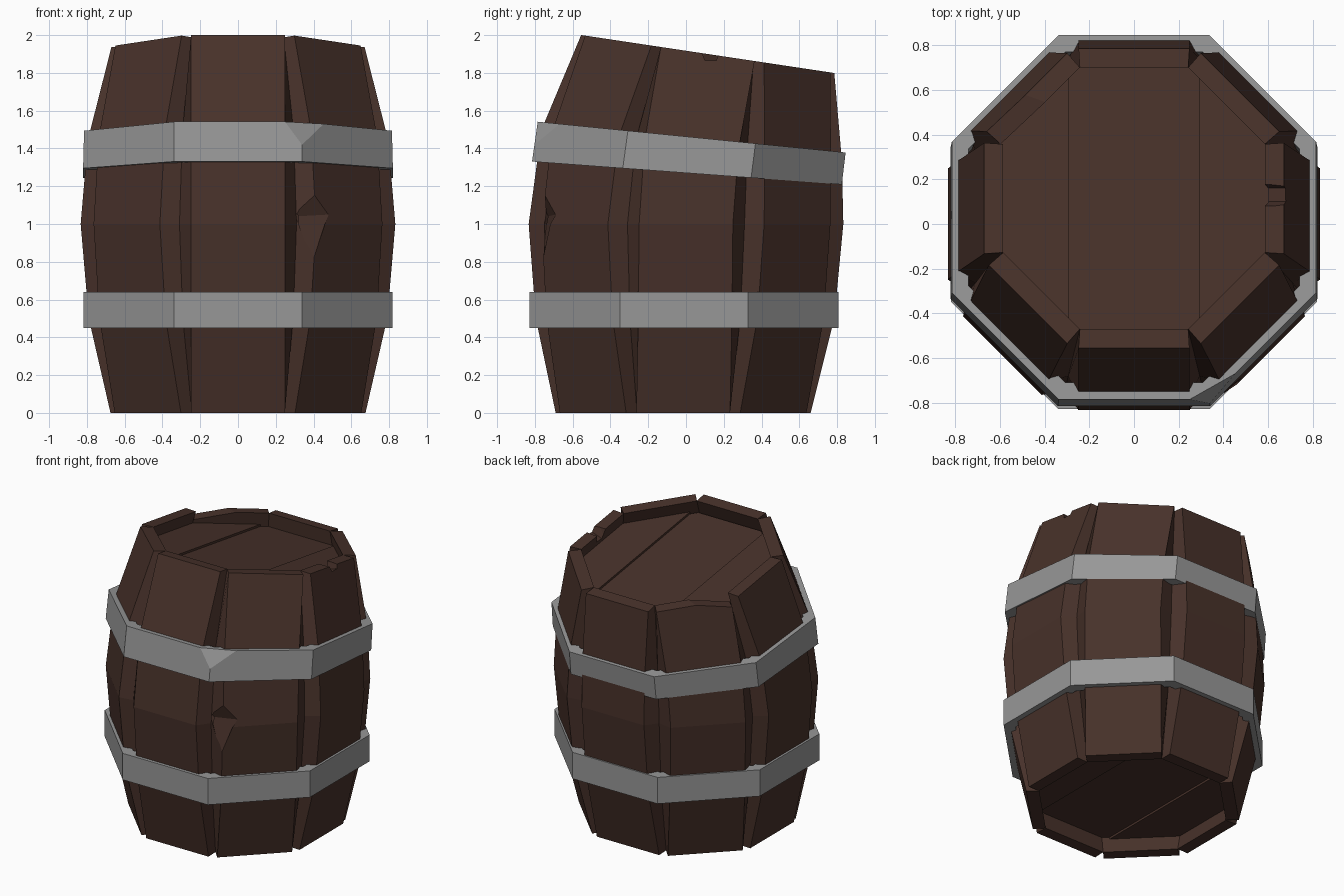
import bpy, bmesh, math
from mathutils import Vector

if "Cube" in bpy.data.objects:
    bpy.data.objects.remove(bpy.data.objects["Cube"], do_unlink=True)


def material(name, colour):
    m = bpy.data.materials.new(name)
    m.use_nodes = True
    m.diffuse_color = (*colour, 1)
    m.node_tree.nodes["Principled BSDF"].inputs["Base Color"].default_value = (*colour, 1)
    return m


WOOD = material("dark_wood", (0.064, 0.031, 0.023))
IRON = material("grey_iron", (0.31, 0.31, 0.31))
T = math.tan(math.pi / 8)


def finish(name, bm, mat=None):
    bmesh.ops.recalc_face_normals(bm, faces=bm.faces)
    me = bpy.data.meshes.new(name)
    bm.to_mesh(me)
    bm.free()
    ob = bpy.data.objects.new(name, me)
    bpy.context.collection.objects.link(ob)
    if mat:
        me.materials.append(mat)
    return ob


def loft(loops, ring=False):
    """Skin closed loops of points; cap the ends or join them into a ring."""
    bm = bmesh.new()
    rows = [[bm.verts.new(p) for p in loop] for loop in loops]
    n = len(rows[0])
    pairs = list(zip(rows, rows[1:])) + ([(rows[-1], rows[0])] if ring else [])
    for a, b in pairs:
        for i in range(n):
            j = (i + 1) % n
            bm.faces.new((a[i], a[j], b[j], b[i]))
    if not ring:
        bm.faces.new(rows[0])
        bm.faces.new(rows[-1])
    return bm


def octagon(shift, r, z, slope):
    """Eight corners of a level or leaning octagon with inner radius r."""
    pts = []
    for i in range(8):
        a = math.radians(22.5 + 45 * i)
        x, y = (r / math.cos(math.pi / 8) * f(a) for f in (math.cos, math.sin))
        pts.append((x, y + shift, z + slope * y))
    return pts


def slice_off(bm, point, normal):
    """Cut away everything on the normal's side of a plane and close the cut."""
    cut = bmesh.ops.bisect_plane(bm, geom=bm.verts[:] + bm.edges[:] + bm.faces[:],
                                 plane_co=point, plane_no=normal, clear_outer=True)
    bmesh.ops.holes_fill(bm, edges=[e for e in cut["geom_cut"]
                                    if isinstance(e, bmesh.types.BMEdge)])


def chip(ob, name, pts):
    """Break a piece out of an object with a hidden convex cutter."""
    bm = bmesh.new()
    for p in pts:
        bm.verts.new(p)
    bmesh.ops.convex_hull(bm, input=bm.verts)
    cutter = finish(name, bm)
    cutter.hide_render = True
    cutter.hide_viewport = True
    mod = ob.modifiers.new("chip", 'BOOLEAN')
    mod.operation = 'DIFFERENCE'
    mod.solver = 'EXACT'
    mod.object = cutter


# Staves: levels are (y shift, radius, height, lean)
LEVELS = [(-0.015, 0.675, 0, 0), (-0.005, 0.79, 0.5, 0), (0, 0.833, 1.0, 0),
          (0.03, 0.795, 1.42, -0.1), (0.115, 0.67, 1.9, -0.15)]


def stave(name, angle):
    c, s = math.cos(angle), math.sin(angle)
    loops = []
    for shift, r, z, lean in LEVELS:
        inner = r - 0.085
        loop = []
        for u, v in ((r, -0.248), (r, 0.248), (inner, inner * T), (inner, -inner * T)):
            x, y = u * c - v * s, u * s + v * c
            loop.append((x, y + shift, z + lean * y))
        loops.append(loop)
    return finish(name, loft(loops), WOOD)


NAMES = ["left", "back_left", "back", "back_right",
         "right", "front_right", "front", "front_left"]
staves = {n: stave("stave_" + n, i * math.pi / 4) for i, n in enumerate(NAMES)}

# Chips broken out of three staves
chip(staves["front_left"], "edge_chip_cutter", [
    (0.40, -0.762, 1.19), (0.395, -0.76, 0.8), (0.48, -0.69, 1.05),
    (0.30, -0.735, 1.04), (0.42, -0.95, 1.05)])
chip(staves["left"], "rim_chip_cutter", [
    (x, y, z) for x, low in ((0.55, 1.82), (0.72, 1.88))
    for y, z in ((0.06, 2), (0.1, low), (0.16, low), (0.2, 2))])
H = math.sqrt(0.5)
chip(staves["back_right"], "rim_slope_cutter", [
    (-H * (u + v), H * (u - v) + 0.115, z) for u in (0.45, 0.9)
    for v, z in ((-0.02, 1.835), (0.4, 1.785), (-0.02, 2.1), (0.4, 2.1))])


# Lids recessed inside the rim, with raised planks either side of the middle
def lid(name, shift, r, z, lean, up):
    step = 0.015 * up

    def slab(low, high):
        return loft([octagon(shift, r, h, lean) for h in (low, high)])
    finish(name + "_middle", slab(z - step, z - 4 * step), WOOD)
    for part, side in (("left", 1), ("right", -1)):
        bm = slab(z - 2 * step, z)
        slice_off(bm, (0.295 * side, shift, z - step / 2), (-side, 0, 2 * up))
        if not bm.faces:
            bm.free()
            continue
        finish(name + "_plank_" + part, bm, WOOD)


def plank_lid(name, shift, r, z, lean, up):
    step = 0.015 * up

    def slab(low, high):
        return loft([octagon(shift, r, h, lean) for h in (low, high)])
    finish(name + "_middle", slab(z - step, z - 4 * step), WOOD)
    for part, side in (("left", 1), ("right", -1)):
        bm = slab(z - 2 * step, z)
        slice_off(bm, (0.29 * side, 0, 0), (-side, 0, 0))
        finish(name + "_plank_" + part, bm, WOOD)


plank_lid("top_lid", 0.105, 0.605, 1.815, -0.15, 1)
plank_lid("bottom_lid", -0.015, 0.615, 0.11, 0, -1)


# Iron hoops
def hoop(bottom, top):
    def inset(level):
        return (level[0], level[1] - 0.075, *level[2:])
    return loft([octagon(*v) for v in (bottom, top, inset(top), inset(bottom))], ring=True)


finish("lower_hoop", hoop((-0.01, 0.818, 0.45, 0), (-0.01, 0.818, 0.64, 0)), IRON)

# Upper hoop leans back and has one corner knocked off
bm = hoop((0.005, 0.82, 1.27, -0.074), (0.03, 0.815, 1.46, -0.1))
a, b, c = Vector((0.25, -0.785, 1.54)), Vector((0.46, -0.665, 1.53)), Vector((0.345, -0.81, 1.40))
normal = (b - a).cross(c - a)
if normal.y > 0:
    normal.negate()
slice_off(bm, a, normal)
finish("upper_hoop", bm, IRON)
